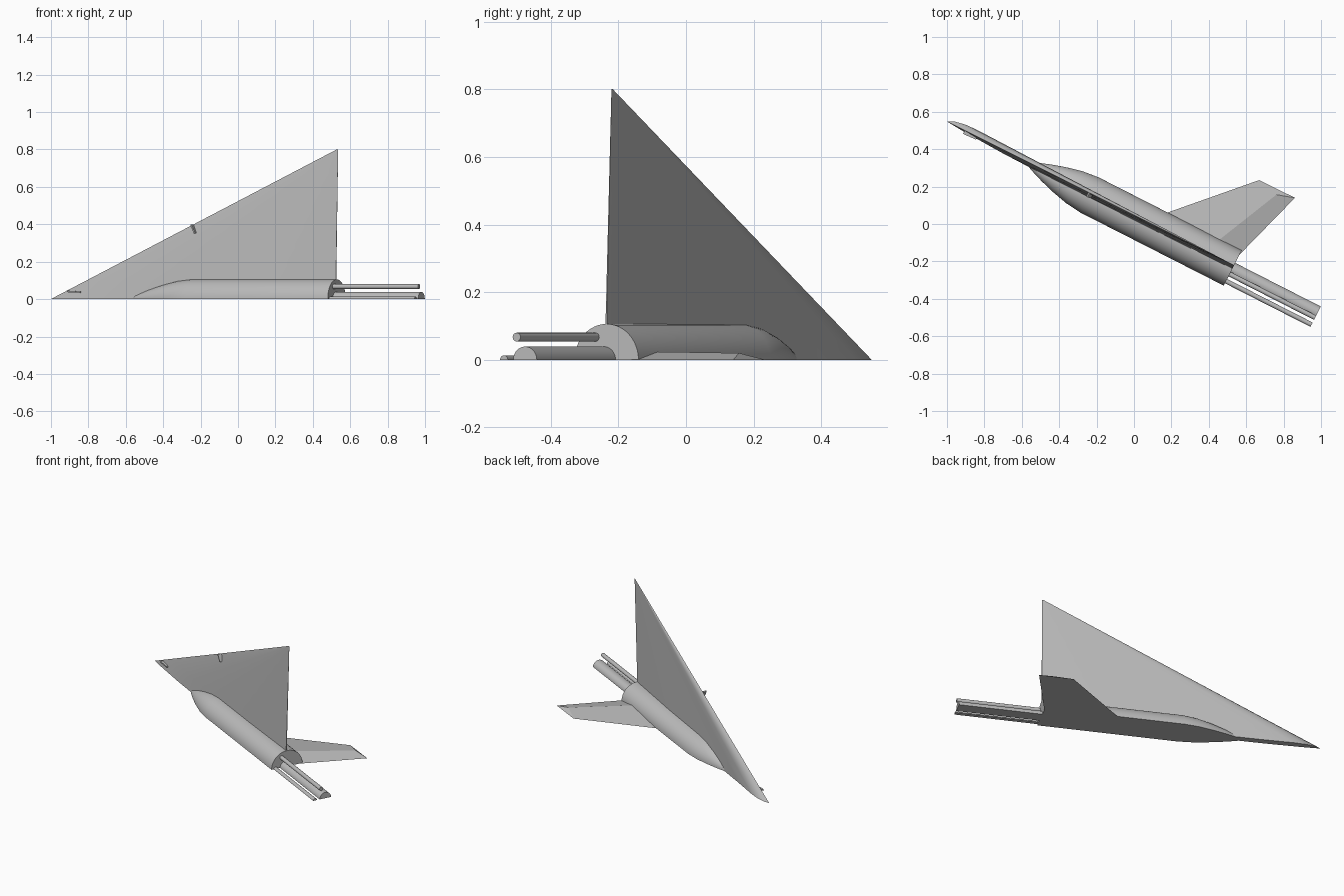
import bpy, bmesh, math
from mathutils import Matrix

if "Cube" in bpy.data.objects:
    bpy.data.objects.remove(bpy.data.objects["Cube"])

# local frame: x along the body (tail end at 0), y towards the fin, z along the wing span
FRAME = Matrix.Translation((0.528, -0.235, 0)) @ Matrix.Rotation(math.radians(-27), 4, 'Z')

grey = bpy.data.materials.new("hull_grey")
grey.diffuse_color = (0.5, 0.5, 0.5, 1)
grey.use_nodes = True
grey.node_tree.nodes["Principled BSDF"].inputs["Base Color"].default_value = grey.diffuse_color


def finish(name, bm, angle=30):
    bmesh.ops.remove_doubles(bm, verts=bm.verts, dist=0.0002)
    bmesh.ops.recalc_face_normals(bm, faces=bm.faces)
    mesh = bpy.data.meshes.new(name)
    bm.to_mesh(mesh)
    bm.free()
    mesh.transform(FRAME)
    mesh.materials.append(grey)
    ob = bpy.data.objects.new(name, mesh)
    bpy.context.collection.objects.link(ob)
    bpy.ops.object.select_all(action='DESELECT')
    ob.select_set(True)
    bpy.context.view_layer.objects.active = ob
    bpy.ops.object.shade_smooth_by_angle(angle=math.radians(angle))
    return ob


def loft(name, rings, angle=30):
    """Skin a list of closed rings and cap both ends."""
    bm = bmesh.new()
    loops = [[bm.verts.new(p) for p in ring] for ring in rings]
    for a, b in zip(loops, loops[1:]):
        for i in range(len(a)):
            j = (i + 1) % len(a)
            bm.faces.new((a[i], a[j], b[j], b[i]))
    bm.faces.new(loops[0])
    bm.faces.new(loops[-1])
    return finish(name, bm, angle)


def arc(u, r, v=0, z=0, sweep=math.pi, n=24):
    count = n + 1 if sweep < 6 else n
    return [(u, v + r * math.cos(sweep * i / n), z + r * math.sin(sweep * i / n))
            for i in range(count)]


# half body with a pointed nose
profile = [(-1.24, 0.002), (-1.2, 0.022), (-1.12, 0.051), (-1.04, 0.075),
           (-0.95, 0.096), (-0.86, 0.106), (0, 0.106)]
loft("body", [arc(u, r) for u, r in profile])

# delta wing: cambered section shrinking to the tip
upper = [(0, 0.004), (0.02, 0.022), (0.057, 0.034), (0.1, 0.037), (0.2, 0.031),
         (0.4, 0.025), (0.7, 0.017), (1, -0.003)]
lower = [(1, -0.008), (0.7, -0.015), (0.4, -0.016), (0.2, -0.012), (0.06, -0.003)]
rings = []
for k in range(9):
    t = k / 8 * 0.995
    chord = 1.715 * (1 - t)
    rings.append([(chord * (f - 1) - 0.003 * (1 - t), v * (1 - t) + 0.0165 * t, 0.8 * k / 8)
                  for f, v in upper + lower])
loft("wing", rings, 40)

# half fin with a ridge along its thickest line
bm = bmesh.new()
outline = [bm.verts.new((u, v, 0)) for u, v in
           [(-0.46, 0.09), (-0.087, 0.483), (0.126, 0.485), (0, 0.08)]]
ridge = [bm.verts.new(p) for p in [(-0.14, 0.085, 0.024), (0.03, 0.455, 0.02)]]
a, b, c, d = outline
r0, r1 = ridge
for f in [(a, b, r1, r0), (b, c, r1), (c, d, r0, r1), (d, a, r0), (a, d, c, b)]:
    bm.faces.new(f)
finish("fin", bm, 10)

# rods behind the tail
loft("main_rod", [arc(u, 0.039, -0.009) for u in (-0.02, 0.513)])
loft("lower_rod", [arc(u, 0.013, -0.079, n=12) for u in (-0.02, 0.513)])
loft("side_rod", [arc(u, 0.013, -0.037, 0.067, 2 * math.pi, 16) for u in (-0.02, 0.513)])

# small fences on the wing underside
for name, start, end in [("middle_fence", (-0.868, 0.398), (-0.848, 0.352)),
                         ("root_fence", (-1.61, 0.041), (-1.535, 0.036))]:
    du, dz = end[0] - start[0], end[1] - start[1]
    s = 0.004 / math.hypot(du, dz)
    pu, pz = -dz * s, du * s
    loft(name, [[(u + k * pu, v, z + k * pz) for k, v in
                 [(-1, 0.01), (1, 0.01), (1, low), (-1, low)]]
                for (u, z), low in ((start, -0.016), (end, -0.012))])
